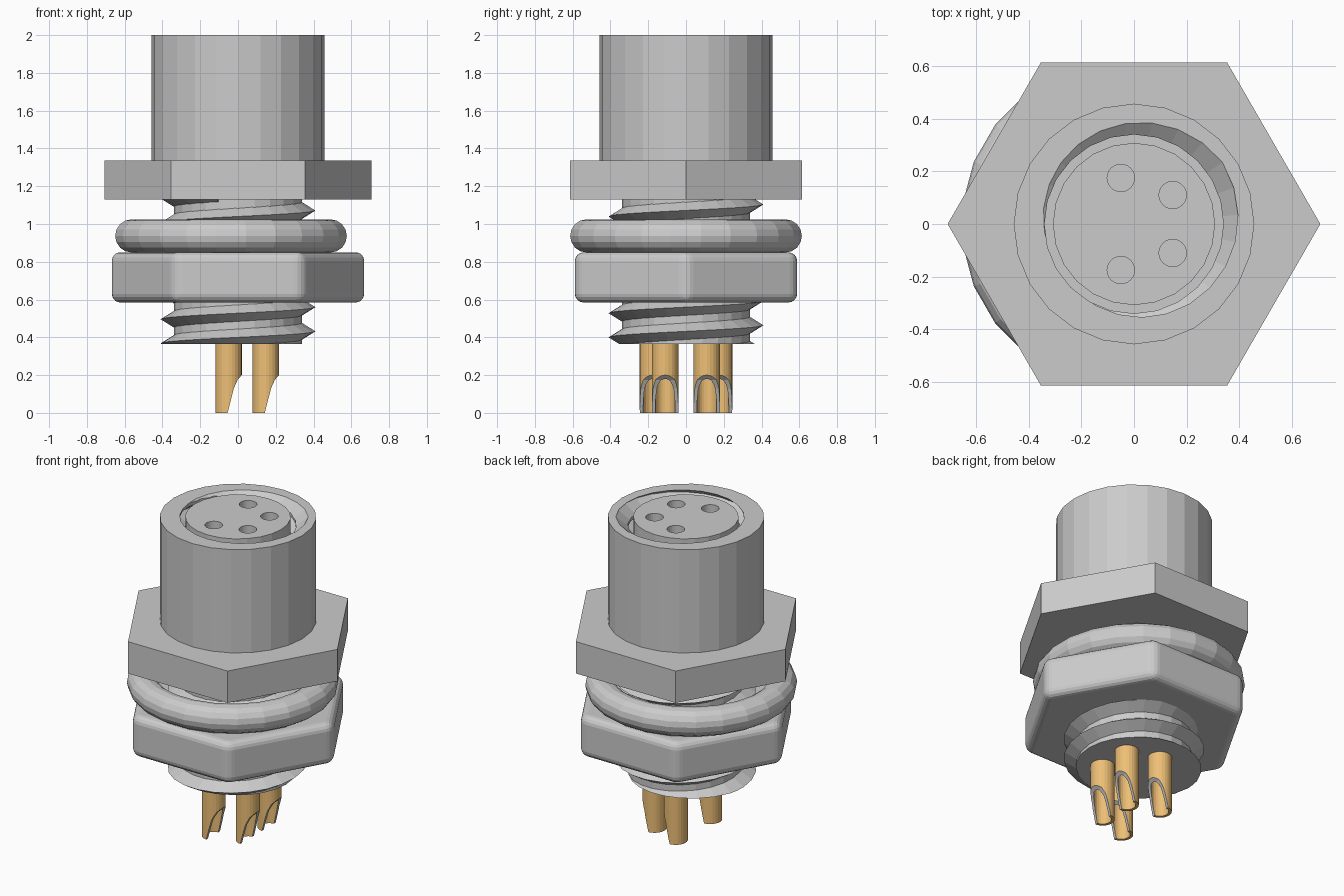
import bpy
import bmesh
from math import cos, sin, pi, radians

if "Cube" in bpy.data.objects:
    bpy.data.objects.remove(bpy.data.objects["Cube"], do_unlink=True)

SEGMENTS = 24
PITCH = 0.128
BOTTOM, TOP = 0.365, 2.0
HEX_BOTTOM, HEX_TOP = 1.13, 1.335
CONTACTS = [(-0.05, 0.175), (-0.05, -0.175), (0.147, 0.11), (0.147, -0.11)]


def make_material(name, colour):
    mat = bpy.data.materials.new(name)
    mat.use_nodes = True
    mat.diffuse_color = colour
    mat.node_tree.nodes["Principled BSDF"].inputs["Base Color"].default_value = colour
    return mat


def finish(name, bm, mat=None):
    bmesh.ops.recalc_face_normals(bm, faces=bm.faces)
    mesh = bpy.data.meshes.new(name)
    bm.to_mesh(mesh)
    bm.free()
    obj = bpy.data.objects.new(name, mesh)
    bpy.context.collection.objects.link(obj)
    if mat:
        mesh.materials.append(mat)
    return obj


def lathe(name, profile, mat=None, centre=(0, 0), steps=SEGMENTS, turn=0.0, closed=False):
    """Spin a radius/height profile around a vertical axis."""
    bm = bmesh.new()
    cx, cy = centre
    rings = []
    for r, z in profile:
        count = steps if r > 0 else 1
        rings.append([bm.verts.new((cx + r * cos(turn + 2 * pi * i / steps),
                                    cy + r * sin(turn + 2 * pi * i / steps), z))
                      for i in range(count)])
    pairs = list(zip(rings, rings[1:]))
    if closed:
        pairs.append((rings[-1], rings[0]))
    for a, b in pairs:
        if len(a) == 1 or len(b) == 1:
            bm.faces.new(b if len(a) == 1 else a)
            continue
        for i in range(steps):
            j = (i + 1) % steps
            bm.faces.new((a[i], a[j], b[j], b[i]))
    return finish(name, bm, mat)


def cylinder(name, radius, low, high, **options):
    return lathe(name, [(0, low), (radius, low), (radius, high), (0, high)], **options)


def helix(name, base, tip, half, z_at_zero, start, end):
    """Sweep a V section along a right-handed helix between two angles."""
    bm = bmesh.new()
    count = round((end - start) / (2 * pi) * SEGMENTS)
    rows = []
    for i in range(count + 1):
        a = start + (end - start) * i / count
        z = z_at_zero + PITCH * a / (2 * pi)
        rows.append([bm.verts.new((r * cos(a), r * sin(a), z + dz))
                     for r, dz in ((base, -half), (tip, 0), (base, half))])
    for a, b in zip(rows, rows[1:]):
        for k in range(3):
            n = (k + 1) % 3
            bm.faces.new((a[k], a[n], b[n], b[k]))
    bm.faces.new(rows[0])
    bm.faces.new(rows[-1])
    return finish(name, bm)


def extrude_y(name, outline, centre, depth, mat=None):
    """Extrude an x/z outline along y."""
    bm = bmesh.new()
    cx, cy = centre
    face = bm.faces.new([bm.verts.new((cx + x, cy - depth / 2, z)) for x, z in outline])
    grown = bmesh.ops.extrude_face_region(bm, geom=[face])["geom"]
    bmesh.ops.translate(bm, vec=(0, depth, 0),
                        verts=[v for v in grown if isinstance(v, bmesh.types.BMVert)])
    return finish(name, bm, mat)


def bake(obj):
    graph = bpy.context.evaluated_depsgraph_get()
    mesh = bpy.data.meshes.new_from_object(obj.evaluated_get(graph), depsgraph=graph)
    obj.modifiers.clear()
    obj.data = mesh


def cut(obj, cutter):
    cutter.hide_render = True
    mod = obj.modifiers.new("cut", 'BOOLEAN')
    mod.operation = 'DIFFERENCE'
    mod.solver = 'EXACT'
    mod.material_mode = 'TRANSFER'
    mod.object = cutter
    bake(obj)
    bpy.data.objects.remove(cutter, do_unlink=True)


gold = make_material("gold", (0.85, 0.52, 0.18, 1))
bare = make_material("bare_metal", (0.5, 0.5, 0.5, 1))

# Housing: threaded shank core below, open sleeve above
housing = lathe("housing", [(0, BOTTOM), (0.34, BOTTOM), (0.34, 1.2), (0.457, 1.2),
                            (0.457, TOP), (0.34, TOP), (0.34, 1.5), (0, 1.5)])
first = radians(35)
cut(housing, helix("inner_thread_cutter", 0.33, 0.41, 0.0625,
                   TOP - PITCH * first / (2 * pi), first - 6 * pi, first + pi))

# Fixed hexagonal flange, bored for the sleeve
flange = cylinder("hex_flange", 0.708, HEX_BOTTOM, HEX_TOP, steps=6)
cut(flange, cylinder("flange_bore", 0.4, HEX_BOTTOM + 0.07, HEX_TOP + 0.1))

# Outer screw thread, trimmed level with the shank end
thread = helix("outer_thread", 0.33, 0.41, 0.05, 0.56, -4 * pi, 9.4 * pi)
cut(thread, cylinder("thread_trim", 0.6, 0, BOTTOM))

# Loose lock nut with rounded edges
nut = cylinder("lock_nut", 0.68, 0.585, 0.85, steps=6)
bevel = nut.modifiers.new("round", 'BEVEL')
bevel.width = 0.045
bevel.segments = 4
bevel.limit_method = 'ANGLE'
bake(nut)
cut(nut, cylinder("nut_bore", 0.37, 0.5, 0.95))

# Sealing ring, sitting slightly off centre
section = [(0.531 + 0.0875 * cos(t * pi / 8), 0.937 + 0.0875 * sin(t * pi / 8))
           for t in range(16)]
lathe("sealing_ring", section, centre=(-0.037, 0), turn=radians(7.5), closed=True)

# Socket insert with contact holes
insert = cylinder("socket_insert", 0.308, 1.45, TOP)
for spot in CONTACTS:
    cut(insert, cylinder("contact_hole", 0.052, 1.6, TOP + 0.1, centre=spot))

# Solder cups: hollow pins with a scooped opening facing +x
scoop = [(-0.005, -0.02), (-0.005, 0), (0.01, 0.06), (0.028, 0.13),
         (0.048, 0.175), (0.075, 0.206), (0.1, 0.206), (0.1, -0.02)]
for number, spot in enumerate(CONTACTS, 1):
    pin = lathe(f"solder_cup_{number}",
                [(0, 0.24), (0.052, 0.24), (0.052, 0), (0.07, 0), (0.07, 0.4), (0, 0.4)],
                mat=gold, centre=spot)
    cut(pin, extrude_y("cup_scoop", scoop, spot, 0.2, bare))
